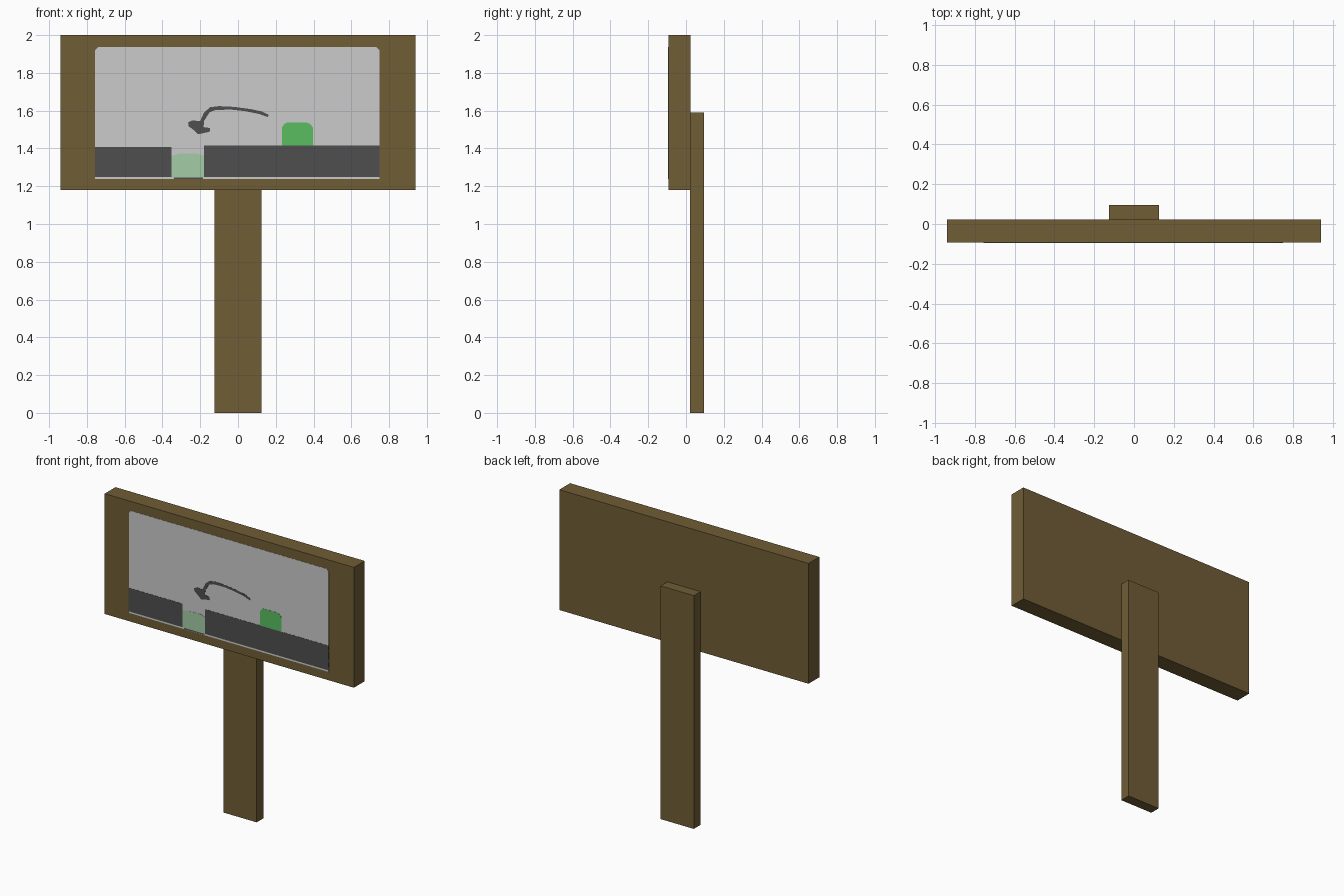
import bpy, bmesh

if "Cube" in bpy.data.objects:
    bpy.data.objects.remove(bpy.data.objects["Cube"])


def material(name, srgb):
    m = bpy.data.materials.new(name)
    lin = [((c / 255 + 0.055) / 1.055) ** 2.4 for c in srgb]
    m.diffuse_color = (*lin, 1)
    m.use_nodes = True
    m.node_tree.nodes["Principled BSDF"].inputs["Base Color"].default_value = m.diffuse_color
    return m


WOOD = material("brown wood", (112, 93, 54))
GREY = material("light grey", (203, 203, 203))
DARK = material("dark grey", (78, 78, 78))
GREEN = material("green", (90, 190, 97))
PALE = material("pale green", (164, 205, 167))


def prism(name, outline, y_front, y_back, mat):
    """Extrude an x-z outline from y_front to y_back."""
    bm = bmesh.new()
    face = bm.faces.new([bm.verts.new((x, y_front, z)) for x, z in outline])
    new = bmesh.ops.extrude_face_region(bm, geom=[face])["geom"]
    verts = [v for v in new if isinstance(v, bmesh.types.BMVert)]
    bmesh.ops.translate(bm, verts=verts, vec=(0, y_back - y_front, 0))
    bmesh.ops.recalc_face_normals(bm, faces=bm.faces)
    me = bpy.data.meshes.new(name)
    bm.to_mesh(me)
    bm.free()
    me.materials.append(mat)
    ob = bpy.data.objects.new(name, me)
    bpy.context.collection.objects.link(ob)
    return ob


def rect(x0, x1, z0, z1, top=0.0, bottom=0.0):
    """Rectangle with optional chamfered top and bottom corners."""
    pts = []
    for x, z, sx, sz, c, flip in ((x0, z0, 1, 1, bottom, 0), (x1, z0, -1, 1, bottom, 1),
                                  (x1, z1, -1, -1, top, 0), (x0, z1, 1, -1, top, 1)):
        if c:
            pair = [(x, z + sz * c), (x + sx * c, z)]
            pts += pair[::-1] if flip else pair
        else:
            pts.append((x, z))
    return pts


FRONT, BACK = -0.0935, 0.0225

# Board and post
prism("sign_board", rect(-0.94, 0.94, 1.18, 2.0), FRONT, BACK, WOOD)
prism("post", rect(-0.125, 0.125, 0, 1.59), BACK, 0.0945, WOOD)


def plate(name, outline, mat, layer):
    prism(name, outline, FRONT - 0.0012 * layer, FRONT, mat)


# Painted picture, as thin layered plates
plate("picture_panel", rect(-0.757, 0.75, 1.237, 1.936, top=0.017), GREY, 1)
plate("counter_left", rect(-0.757, -0.352, 1.248, 1.408), DARK, 2)
plate("counter_right", rect(-0.18, 0.75, 1.248, 1.416), DARK, 2)
plate("basin_base", rect(-0.34, -0.185, 1.239, 1.247), DARK, 2)
plate("basin", [(-0.352, 1.247), (-0.18, 1.247), (-0.18, 1.36), (-0.215, 1.372),
                (-0.315, 1.372), (-0.352, 1.36)], PALE, 2)
plate("green_block", [(0.232, 1.416), (0.396, 1.416), (0.396, 1.51), (0.385, 1.528),
                      (0.365, 1.538), (0.26, 1.538), (0.243, 1.528), (0.232, 1.51)], GREEN, 2)

# Curved stem with its head on the left
plate("curved_stem", [
    (-0.264, 1.538), (-0.243, 1.548), (-0.2, 1.545), (-0.18, 1.59), (-0.148, 1.618),
    (-0.1, 1.624), (-0.02, 1.62), (0.07, 1.608), (0.125, 1.596), (0.162, 1.578),
    (0.158, 1.566), (0.11, 1.583), (0.04, 1.597), (-0.04, 1.606), (-0.12, 1.603),
    (-0.15, 1.592), (-0.18, 1.545), (-0.182, 1.513), (-0.148, 1.508), (-0.15, 1.488),
    (-0.212, 1.475), (-0.24, 1.502), (-0.262, 1.517)], DARK, 2)
